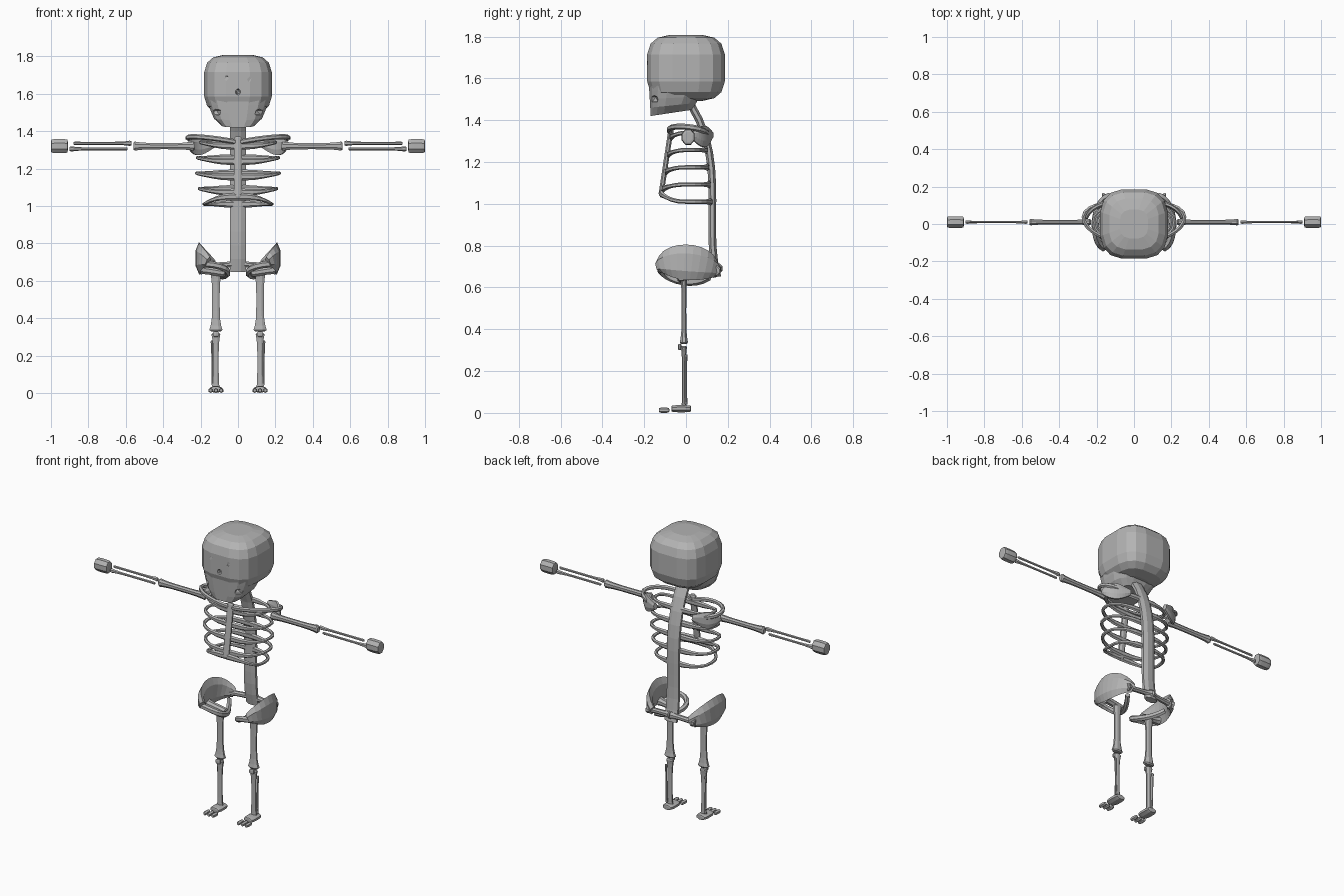
import bpy
import bmesh
import math
from mathutils import Vector, Matrix
from mathutils.geometry import interpolate_bezier

default_cube = bpy.data.objects.get("Cube")
if default_cube:
    bpy.data.objects.remove(default_cube, do_unlink=True)

grey = (0.45, 0.45, 0.45, 1)
bone_grey = bpy.data.materials.new("bone_grey")
bone_grey.use_nodes = True
bone_grey.diffuse_color = grey
bone_grey.node_tree.nodes["Principled BSDF"].inputs["Base Color"].default_value = grey


def make_object(name, bm, mirrored=False):
    """Turn a bmesh into a flat shaded object, optionally mirrored across x."""
    bmesh.ops.recalc_face_normals(bm, faces=bm.faces)
    mesh = bpy.data.meshes.new(name)
    bm.to_mesh(mesh)
    bm.free()
    mesh.materials.append(bone_grey)
    obj = bpy.data.objects.new(name, mesh)
    bpy.context.scene.collection.objects.link(obj)
    if mirrored:
        mirror = obj.modifiers.new("mirror", 'MIRROR')
        mirror.use_mirror_merge = False
    return obj


def loft(name, rings, mirrored=False):
    """Skin a list of equal point rings and cap both ends."""
    bm = bmesh.new()
    loops = [[bm.verts.new(point) for point in ring] for ring in rings]
    count = len(loops[0])
    for low, high in zip(loops, loops[1:]):
        for i in range(count):
            j = (i + 1) % count
            bm.faces.new((low[i], low[j], high[j], high[i]))
    bm.faces.new(loops[0])
    bm.faces.new(loops[-1])
    return make_object(name, bm, mirrored)


def power(value, exponent):
    return math.copysign(abs(value) ** exponent, value)


def circle(sides, roundness=1):
    """Unit circle, squarer for a lower roundness."""
    angles = [math.tau * (k + 0.5) / sides for k in range(sides)]
    return [(power(math.cos(a), roundness), power(math.sin(a), roundness)) for a in angles]


def sweep(name, spots, sizes, sides=6, mirrored=True):
    """Tube along spots with a half width and half height at each."""
    overall = spots[-1] - spots[0]
    upright = abs(overall.z) > overall.length * 0.7
    up = Vector((0, 1, 0)) if upright else Vector((0, 0, 1))
    rings = []
    for i, (spot, (wide, tall)) in enumerate(zip(spots, sizes)):
        along = spots[min(i + 1, len(spots) - 1)] - spots[max(i - 1, 0)]
        across = along.cross(up).normalized()
        rise = across.cross(along).normalized()
        rings.append([spot + across * wide * c + rise * tall * s for c, s in circle(sides)])
    return loft(name, rings, mirrored)


def long_bone(name, start, end, shaft, knob, far_knob=None, flat=1, sides=8, mirrored=True):
    """Straight bone whose shaft swells into a rounded knob at each end."""
    start, end = Vector(start), Vector(end)
    spots, sizes = [], []
    for k in range(11):
        reach = math.cos(math.pi * k / 10)
        tip = knob if reach > 0 or far_knob is None else far_knob
        size = shaft + (tip - shaft) * reach ** 4
        if k in (0, 10):
            size *= 0.7
        spots.append(end.lerp(start, (1 + reach) / 2))
        sizes.append((size, size * flat))
    return sweep(name, spots, sizes, sides, mirrored)


def curved_bone(name, start, pull, far_pull, end, wide, tall, bulge=0, sides=6, mirrored=True):
    """Bone along a Bezier arc, growing taller by bulge towards its middle."""
    count = 12
    spots = interpolate_bezier(*map(Vector, (start, pull, far_pull, end)), count)
    sizes = [(wide, tall + bulge * math.sin(math.pi * k / (count - 1))) for k in range(count)]
    return sweep(name, spots, sizes, sides, mirrored)


# Cranium: a rounded box
cranium_rings = []
for k in range(8):
    latitude = math.pi * ((k + 0.5) / 8 - 0.5)
    spread = math.cos(latitude) ** 0.55
    height = 1.65 + 0.16 * power(math.sin(latitude), 0.55)
    cranium_rings.append([(0.185 * spread * c, 0.19 * spread * s, height)
                          for c, s in circle(16, 0.65)])
cranium = loft("cranium", cranium_rings)

# Jaw: narrows downwards, with its underside rising to the back
jaw_rings = []
for k in range(5):
    t = k / 4
    half = 0.09 + 0.08 * math.sqrt(t)
    front, back = -0.17 - 0.01 * t, 0.03 + 0.08 * t
    jaw_rings.append([(half * c, front + (back - front) * (1 + s) / 2,
                       1.42 + 0.16 * t + 0.015 * (1 + s) * (1 - t))
                      for c, s in circle(16, 0.65)])
jaw = loft("jaw", jaw_rings)

# Shallow nose, eye sockets and cheek hollows carved from the head
hollows = [((0, -0.19, 1.61), (0.016, 0.02, 0.02))]
for side in (-1, 1):
    hollows.append(((side * 0.07, -0.2, 1.68), (0.045, 0.02, 0.03)))
    hollows.append(((side * 0.13, -0.16, 1.5), (0.045, 0.03, 0.025)))
bm = bmesh.new()
for center, size in hollows:
    place = Matrix.Translation(center) @ Matrix.Diagonal((*size, 1))
    bmesh.ops.create_icosphere(bm, subdivisions=1, radius=1, matrix=place)
cutter = make_object("face_cutter", bm)
cutter.hide_render = True
for part in (cranium, jaw):
    cut = part.modifiers.new("face_hollows", 'BOOLEAN')
    cut.operation = 'DIFFERENCE'
    cut.solver = 'EXACT'
    cut.object = cutter
graph = bpy.context.evaluated_depsgraph_get()
for part in (cranium, jaw):
    carved = bpy.data.meshes.new_from_object(part.evaluated_get(graph))
    part.modifiers.clear()
    part.data = carved
bpy.data.objects.remove(cutter, do_unlink=True)

# Spine with neck, and breastbone
curved_bone("spine", (0, 0.02, 1.48), (0, 0.2, 1.2), (0, 0.08, 0.9), (0, 0.15, 0.65),
            0.045, 0.02, sides=8, mirrored=False)
long_bone("breastbone", (0, -0.07, 1.37), (0, -0.12, 1.04), 0.022, 0.022,
          flat=0.6, mirrored=False)

# Ribs: squarish half loops from the spine round to the breastbone
for number in range(5):
    t = number / 4
    half = 0.2 + 0.03 * math.sin(math.pi * t) - 0.02 * t
    front, back = -0.07 - 0.05 * t, 0.09 + 0.03 * t
    front_rise = 0.04 if t == 1 else -0.02
    spots, sizes = [], []
    for k in range(13):
        angle = math.pi * (0.5 - k / 12)
        turn = math.sin(angle)
        spots.append(Vector((half * abs(math.cos(angle)) ** 0.7,
                             (front + back) / 2 + (back - front) / 2 * power(turn, 0.8),
                             1.34 - 0.33 * t + front_rise * max(0, -turn) ** 2)))
        sizes.append((0.01, 0.01 + 0.01 * turn ** 8))
    sweep(f"rib_pair_{number + 1}", spots, sizes)

# Collar bones and shoulder blades
curved_bone("collar_bones", (0, -0.07, 1.34), (0.2, -0.13, 1.38), (0.37, 0.05, 1.38),
            (0.2, 0.1, 1.34), 0.012, 0.014)
curved_bone("shoulder_blades", (0.26, 0.03, 1.33), (0.24, 0.08, 1.32), (0.2, 0.1, 1.32),
            (0.13, 0.12, 1.33), 0.014, 0.02, bulge=0.035, sides=8)

# Arms
arm_y = 0.01
long_bone("upper_arms", (0.23, arm_y, 1.32), (0.56, arm_y, 1.32), 0.013, 0.02, flat=1.4)
long_bone("upper_forearm_bones", (0.57, arm_y, 1.335), (0.88, arm_y, 1.335),
          0.006, 0.012, 0.007, flat=1.3, sides=6)
long_bone("lower_forearm_bones", (0.59, arm_y, 1.305), (0.9, arm_y, 1.305),
          0.006, 0.007, 0.012, flat=1.3, sides=6)
long_bone("hands", (0.91, arm_y, 1.32), (1, arm_y, 1.32), 0.034, 0.03, flat=1.2)

# Pelvis: curved wings, rear bars to the spine, open front hooks and sockets
curved_bone("pelvis_wings", (0.13, 0.15, 0.68), (0.23, 0.12, 0.72), (0.23, -0.1, 0.74),
            (0.16, -0.13, 0.7), 0.02, 0.03, bulge=0.055)
long_bone("pelvis_rear_bars", (0, 0.15, 0.69), (0.17, 0.14, 0.68), 0.016, 0.03)
curved_bone("pelvis_front_hooks", (0.18, -0.12, 0.69), (-0.02, -0.15, 0.68),
            (0.06, 0, 0.58), (0.14, 0.11, 0.65), 0.015, 0.018)
long_bone("hip_sockets", (0.07, -0.02, 0.64), (0.2, -0.02, 0.66), 0.022, 0.02, 0.03)

# Legs
leg_x, leg_y = 0.118, -0.01
long_bone("thigh_bones", (leg_x, leg_y, 0.64), (leg_x, leg_y, 0.33), 0.022, 0.032, 0.042, flat=0.55)
long_bone("knee_caps", (leg_x, -0.03, 0.33), (leg_x, -0.03, 0.3), 0.018, 0.01, flat=0.5, sides=6)
long_bone("shin_bones", (leg_x, leg_y, 0.32), (leg_x, leg_y, 0.02), 0.016, 0.028, 0.022, flat=0.6)
long_bone("calf_bones", (0.14, 0, 0.28), (0.135, 0, 0.04), 0.005, 0.008, sides=6)

# Feet and toes
long_bone("feet", (leg_x, 0.025, 0.02), (leg_x, -0.07, 0.02), 0.037, 0.028, flat=0.5)
toe_z = 0.013
for number in range(3):
    toe_x = leg_x + 0.028 * (number - 1)
    long_bone(f"toe_pair_{number + 1}", (toe_x, -0.08, toe_z), (toe_x, -0.13, toe_z),
              toe_z, 0.008, sides=6)
